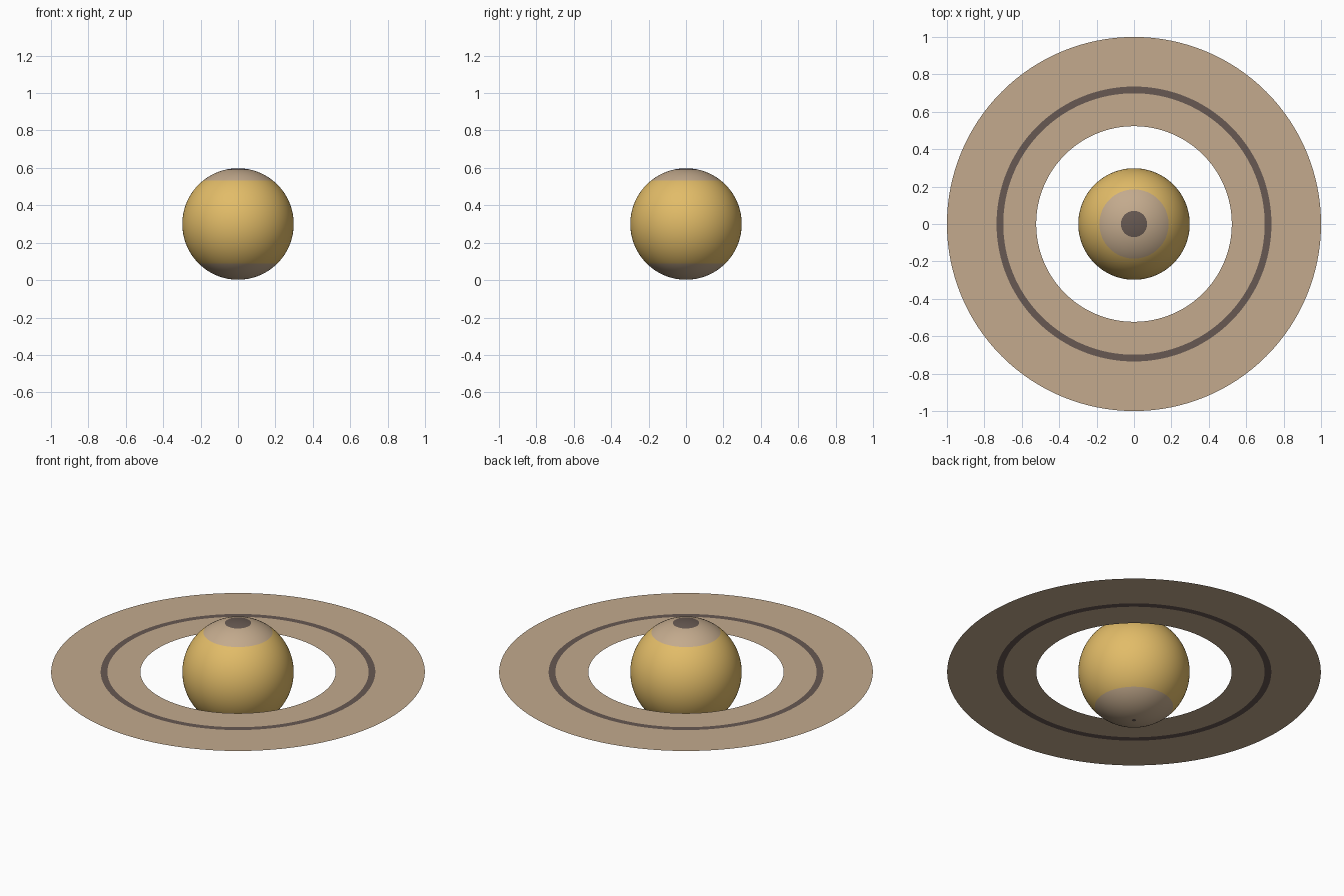
import bpy, bmesh, math

if "Cube" in bpy.data.objects:
    bpy.data.objects.remove(bpy.data.objects["Cube"])

R = 0.298          # globe radius
ZC = 0.30          # height of globe centre and ring plane


def material(name, srgb):
    lin = [((c / 255 + 0.055) / 1.055) ** 2.4 for c in srgb]
    m = bpy.data.materials.new(name)
    m.diffuse_color = (*lin, 1)
    m.use_nodes = True
    m.node_tree.nodes["Principled BSDF"].inputs["Base Color"].default_value = m.diffuse_color
    return m


GOLD = material("gold", (226, 188, 104))
TAN = material("tan", (195, 170, 141))
DARK = material("dark_brown", (103, 89, 82))
MATS = [GOLD, TAN, DARK]


def lathe(name, profile, strip_mats, segments):
    """Revolve (radius, z) points about z; one material index per strip."""
    bm = bmesh.new()
    loops = []
    for r, z in profile:
        if r < 1e-5:
            loops.append([bm.verts.new((0, 0, z))] * segments)
        else:
            loops.append([bm.verts.new((r * math.cos(a), r * math.sin(a), z))
                          for a in (2 * math.pi * k / segments for k in range(segments))])
    for i, mat in enumerate(strip_mats):
        a, b = loops[i], loops[i + 1]
        for k in range(segments):
            n = (k + 1) % segments
            corners = list(dict.fromkeys((a[k], b[k], b[n], a[n])))
            f = bm.faces.new(corners)
            f.material_index = mat
            f.smooth = True
    bm.normal_update()
    me = bpy.data.meshes.new(name)
    bm.to_mesh(me)
    bm.free()
    for m in MATS:
        me.materials.append(m)
    ob = bpy.data.objects.new(name, me)
    bpy.context.collection.objects.link(ob)
    return ob


# Globe: latitude bands as (end polar angle, steps, material)
bands = [(13.6, 4, 2), (38.4, 7, 1), (135.3, 26, 0), (177.7, 11, 1), (180, 1, 2)]
angles, mats = [0.0], []
for end, steps, mat in bands:
    start = angles[-1]
    for s in range(1, steps + 1):
        angles.append(start + (end - start) * s / steps)
        mats.append(mat)
profile = [(R * math.sin(math.radians(t)), ZC + R * math.cos(math.radians(t))) for t in angles]
lathe("globe", profile, mats, 96)

# Flat ring with a thin dark gap band (outermost to innermost gives upward normals)
ring_radii = [0.523, 0.699, 0.735, 1.0]
lathe("ring", [(r, ZC) for r in ring_radii], [1, 2, 1], 128)
